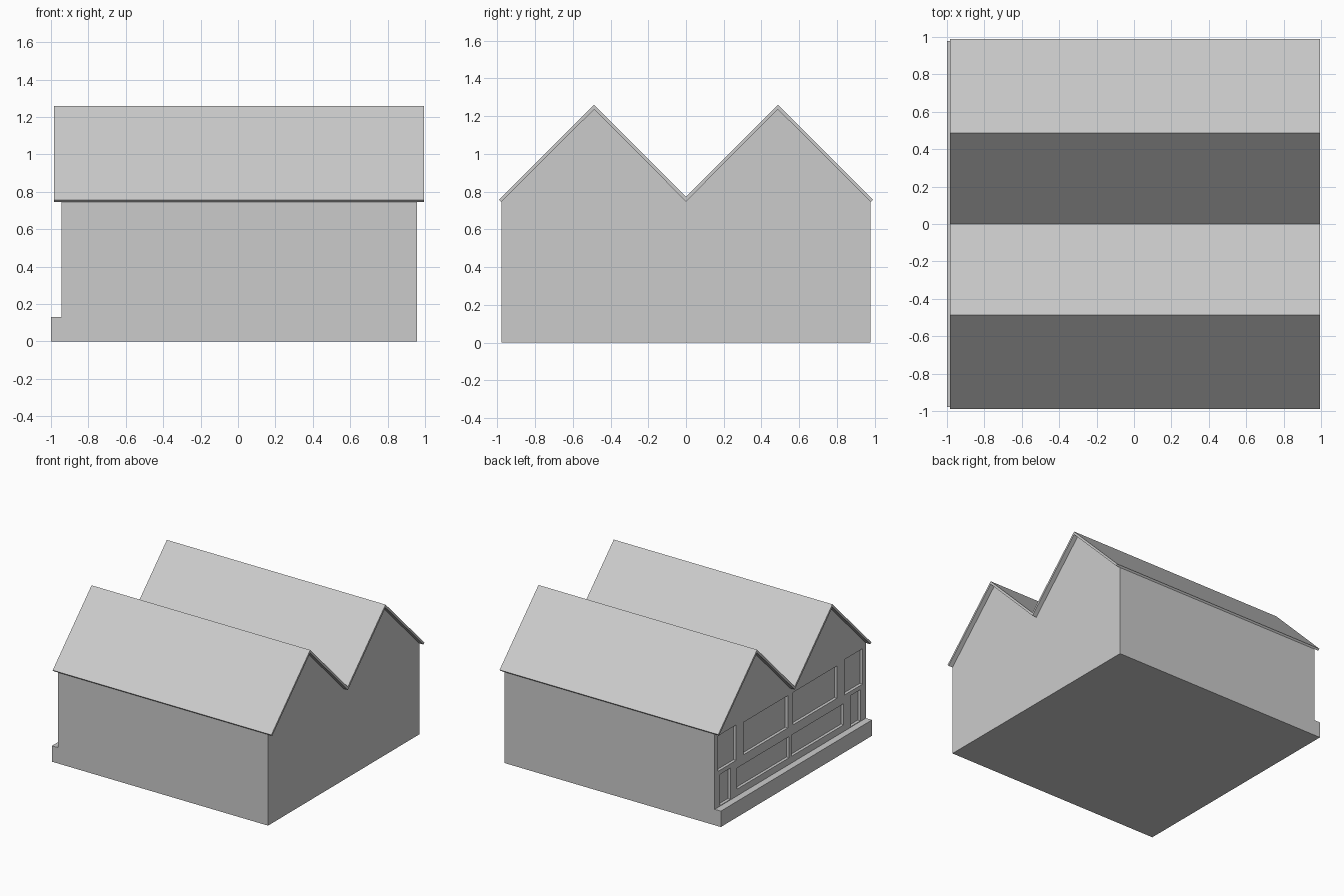
import bpy, bmesh

if "Cube" in bpy.data.objects:
    bpy.data.objects.remove(bpy.data.objects["Cube"])


def new_object(name, bm):
    bmesh.ops.recalc_face_normals(bm, faces=bm.faces)
    mesh = bpy.data.meshes.new(name)
    bm.to_mesh(mesh)
    bm.free()
    obj = bpy.data.objects.new(name, mesh)
    bpy.context.collection.objects.link(obj)
    return obj


def extrude_profile(bm, profile, x0, x1):
    """Extrude a closed (y, z) outline from x0 to x1."""
    face = bm.faces.new([bm.verts.new((x0, y, z)) for y, z in profile])
    out = bmesh.ops.extrude_face_region(bm, geom=[face])["geom"]
    for v in out:
        if isinstance(v, bmesh.types.BMVert):
            v.co.x = x1


def box(bm, x0, x1, y0, y1, z0, z1):
    extrude_profile(bm, [(y0, z0), (y1, z0), (y1, z1), (y0, z1)], x0, x1)


RIDGE = 0.487
WALL_X = -0.945

# House body with twin gables
bm = bmesh.new()
extrude_profile(bm, [(-0.978, 0), (0.978, 0), (0.978, 0.747), (RIDGE, 1.237),
                     (0, 0.752), (-RIDGE, 1.237), (-0.978, 0.747)], WALL_X, 0.957)
walls = new_object("walls", bm)

# Recessed windows and doors on the left wall: y near, y far, z bottom, z top
openings = [
    (0.700, 0.935, 0.425, 0.715),   # upper outer window
    (0.033, 0.603, 0.435, 0.700),   # upper inner window
    (0.016, 0.690, 0.185, 0.358),   # lower wide window
    (0.775, 0.907, 0.135, 0.390),   # door
]
bm = bmesh.new()
for y0, y1, z0, z1 in openings:
    for side in (1, -1):
        ya, yb = sorted((side * y0, side * y1))
        box(bm, WALL_X - 0.1, WALL_X + 0.024, ya, yb, z0, z1)
cutter = new_object("opening_cutter", bm)
cutter.hide_render = True
mod = walls.modifiers.new("openings", "BOOLEAN")
mod.operation = "DIFFERENCE"
mod.solver = "EXACT"
mod.object = cutter
bpy.context.view_layer.objects.active = walls
bpy.ops.object.modifier_apply(modifier=mod.name)
bpy.data.objects.remove(cutter)

# Ledge along the foot of the left wall
bm = bmesh.new()
box(bm, -1.0, WALL_X, -0.978, 0.978, 0, 0.13)
new_object("ledge", bm)

# Thin folded roof sheet covering both gables
top = [(-0.99, 0.757), (-RIDGE, 1.26), (0, 0.773), (RIDGE, 1.26), (0.99, 0.757)]
under = [(0.978, 0.745), (RIDGE, 1.235), (0, 0.747), (-RIDGE, 1.235), (-0.978, 0.745)]
bm = bmesh.new()
extrude_profile(bm, top + under, -0.985, 0.995)
new_object("roof", bm)
